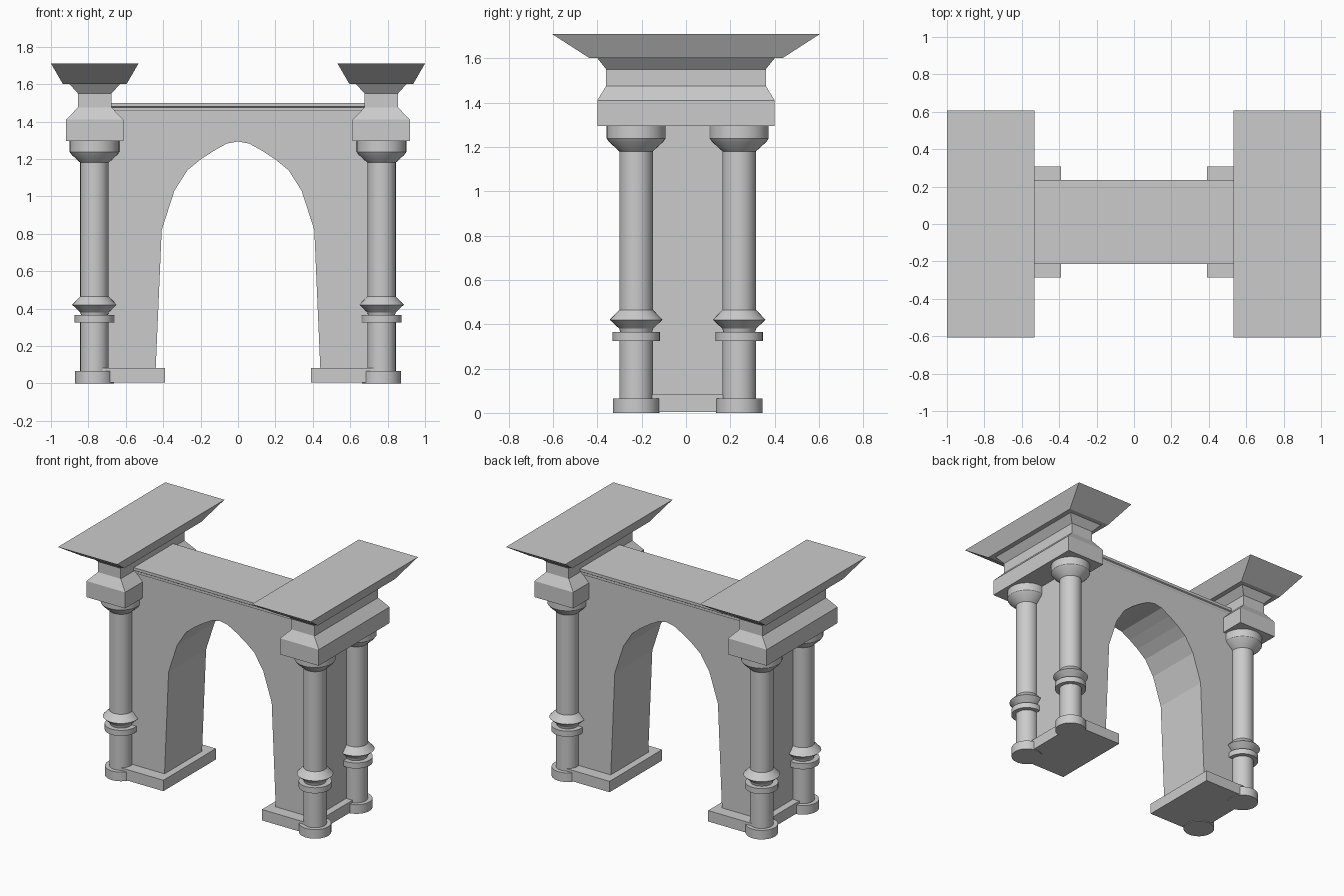
import bpy, bmesh, math
from mathutils import Vector

if "Cube" in bpy.data.objects:
    bpy.data.objects.remove(bpy.data.objects["Cube"])

CX, CY = 0.7675, 0.010      # pier centre in x, centre of the wall in y


def finish(name, bm, smooth=False):
    bmesh.ops.recalc_face_normals(bm, faces=bm.faces)
    me = bpy.data.meshes.new(name)
    bm.to_mesh(me)
    bm.free()
    ob = bpy.data.objects.new(name, me)
    bpy.context.collection.objects.link(ob)
    if smooth:
        bpy.ops.object.select_all(action='DESELECT')
        ob.select_set(True)
        bpy.context.view_layer.objects.active = ob
        bpy.ops.object.shade_smooth_by_angle(angle=math.radians(25))
    return ob


def loft(name, rings, smooth=False):
    """Skin a stack of closed rings and cap both ends."""
    bm = bmesh.new()
    loops = [[bm.verts.new(p) for p in ring] for ring in rings]
    n = len(loops[0])
    for a, b in zip(loops, loops[1:]):
        for i in range(n):
            j = (i + 1) % n
            bm.faces.new((a[i], a[j], b[j], b[i]))
    bm.faces.new(loops[0])
    bm.faces.new(loops[-1])
    return finish(name, bm, smooth)


def rect(cx, cy, hx, hy, z):
    return [(cx - hx, cy - hy, z), (cx + hx, cy - hy, z),
            (cx + hx, cy + hy, z), (cx - hx, cy + hy, z)]


def circle(cx, cy, r, z, n=32):
    return [(cx + r * math.cos(2 * math.pi * i / n),
             cy + r * math.sin(2 * math.pi * i / n), z) for i in range(n)]


# Turned column profile (radius, z)
column = [(0.105, 0), (0.105, 0.065), (0.076, 0.065), (0.076, 0.325),
          (0.107, 0.325), (0.107, 0.365), (0.072, 0.365), (0.076, 0.38),
          (0.119, 0.42), (0.076, 0.465), (0.076, 1.18), (0.122, 1.222),
          (0.133, 1.238), (0.133, 1.295)]

# Stepped entablature over each column pair (half x, half y, z)
entablature = [(0.153, 0.40, 1.295), (0.153, 0.40, 1.41), (0.09, 0.36, 1.475),
               (0.09, 0.36, 1.55), (0.135, 0.40, 1.60), (0.17, 0.435, 1.60),
               (0.234, 0.606, 1.71)]

for side, label in ((-1, "left"), (1, "right")):
    x = side * CX
    for y, end in ((-0.225, "front"), (0.24, "back")):
        loft(f"column_{end}_{label}", [circle(x, y, r, z) for r, z in column], True)
    loft(f"entablature_{label}",
         [rect(side * 0.766, 0.0, hx, hy, z) for hx, hy, z in entablature])
    # Pier plinth
    loft(f"plinth_{label}",
         [rect(side * 0.59, CY, 0.20, 0.297, z) for z in (0.005, 0.083)])

# Wall with pointed arch opening
half = [(0.74, 1.46), (0.74, 0.08), (0.44, 0.08), (0.408, 0.82), (0.34, 1.03),
        (0.27, 1.14), (0.20, 1.197), (0.13, 1.243), (0.06, 1.282)]
outline = half + [(0, 1.293)] + [(-x, z) for x, z in reversed(half)]
loft("arch_wall", [[(x, y, z) for x, z in outline] for y in (CY - 0.212, CY + 0.212)])

# Small cornice along the wall top
cornice = [(0.212, 1.455), (0.216, 1.462), (0.216, 1.475), (0.224, 1.48), (0.224, 1.50)]
loft("wall_cornice", [rect(0, CY, 0.70, hy, z) for hy, z in cornice])
